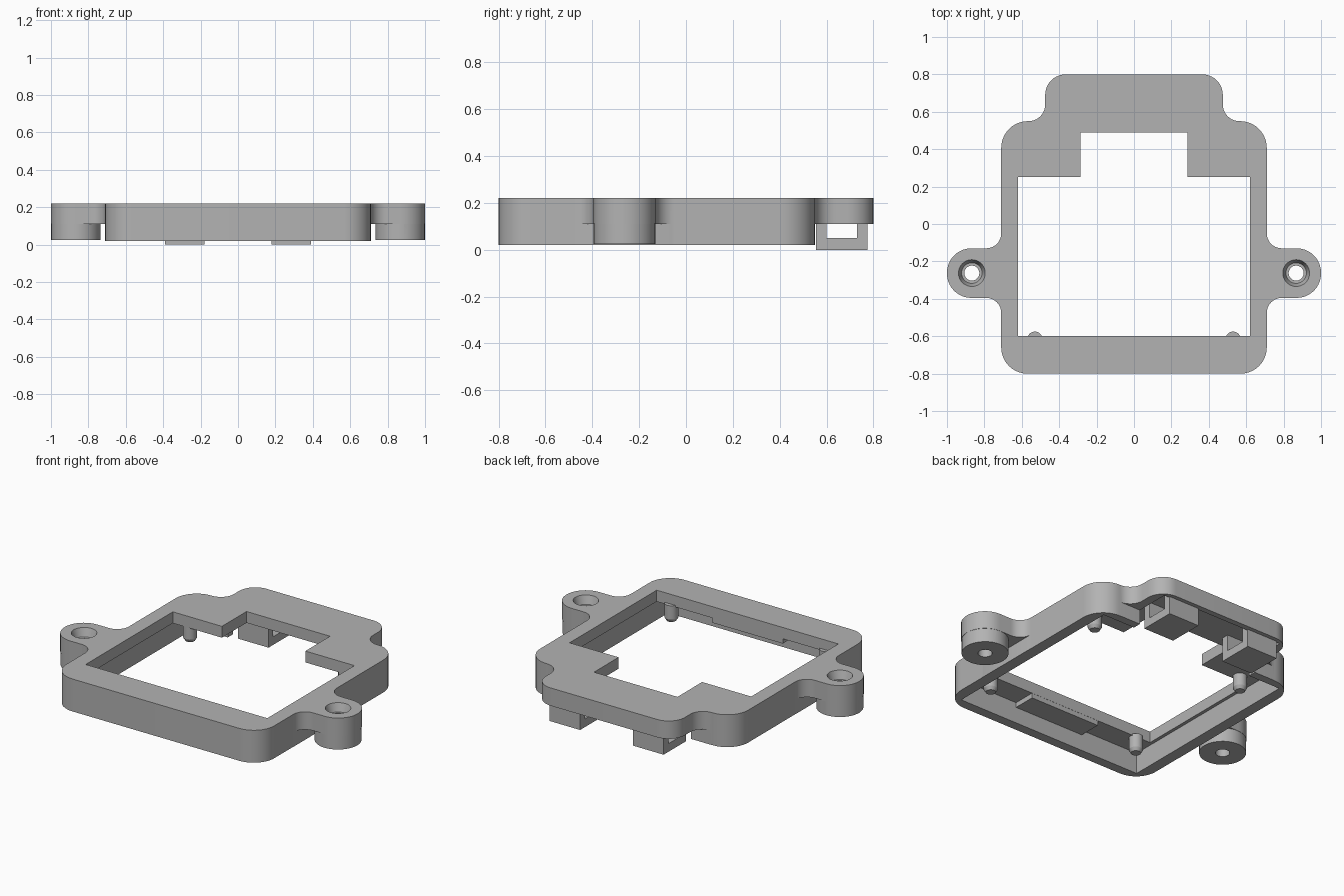
import bpy, bmesh, math
from mathutils import Vector

cube = bpy.data.objects.get("Cube")
if cube:
    bpy.data.objects.remove(cube, do_unlink=True)

grey = bpy.data.materials.new("plain_grey")
grey.use_nodes = True
colour = (0.45, 0.45, 0.45, 1)
grey.diffuse_color = colour
grey.node_tree.nodes["Principled BSDF"].inputs["Base Color"].default_value = colour


def finish(name, bm):
    bmesh.ops.recalc_face_normals(bm, faces=bm.faces)
    mesh = bpy.data.meshes.new(name)
    bm.to_mesh(mesh)
    bm.free()
    mesh.materials.append(grey)
    obj = bpy.data.objects.new(name, mesh)
    bpy.context.collection.objects.link(obj)
    return obj


def prism(name, points, depth):
    """Extrude a closed 3D polygon along a vector."""
    bm = bmesh.new()
    face = bm.faces.new([bm.verts.new(p) for p in points])
    new = bmesh.ops.extrude_face_region(bm, geom=[face])["geom"]
    verts = [g for g in new if isinstance(g, bmesh.types.BMVert)]
    bmesh.ops.translate(bm, verts=verts, vec=depth)
    return finish(name, bm)


def box(name, x0, x1, y0, y1, z0, z1):
    base = [(x0, y0, z0), (x1, y0, z0), (x1, y1, z0), (x0, y1, z0)]
    return prism(name, base, (0, 0, z1 - z0))


def cylinder(name, x, y, r0, r1, z0, z1, sides=40):
    bm = bmesh.new()
    bmesh.ops.create_cone(bm, cap_ends=True, segments=sides, radius1=r0,
                          radius2=r1, depth=z1 - z0)
    bmesh.ops.translate(bm, verts=bm.verts, vec=(x, y, (z0 + z1) / 2))
    return finish(name, bm)


def rounded(corners, steps=10):
    """Replace each (x, y, radius) right-angle corner with an arc."""
    out = []
    for i, (x, y, r) in enumerate(corners):
        p = Vector((x, y))
        a = (Vector(corners[i - 1][:2]) - p).normalized()
        b = (Vector(corners[(i + 1) % len(corners)][:2]) - p).normalized()
        centre = p + (a + b) * r
        for k in range(steps + 1):
            t = k / steps * math.pi / 2
            q = centre - b * r * math.cos(t) - a * r * math.sin(t)
            out.append((q.x, q.y))
    return out


def boolean(target, tool, mode):
    mod = target.modifiers.new(mode.lower(), "BOOLEAN")
    mod.operation = mode
    mod.solver = "EXACT"
    mod.object = tool
    bpy.context.view_layer.objects.active = target
    bpy.ops.object.modifier_apply(modifier=mod.name)
    bpy.data.objects.remove(tool, do_unlink=True)


# Frame outline with ears and rear tab
half = [(0.71, -0.8, 0.14), (0.71, -0.395, 0.08), (1.0, -0.395, 0.13),
        (1.0, -0.13, 0.13), (0.71, -0.13, 0.08), (0.71, 0.55, 0.143),
        (0.475, 0.55, 0.088), (0.475, 0.8, 0.11)]
outline = rounded(half + [(-x, y, r) for x, y, r in reversed(half)])
frame = prism("frame", [(x, y, 0.02) for x, y in outline], (0, 0, 0.2))

# Raise the underside of the ears and tab
for s in (-1, 1):
    xs = sorted((s * 0.711, s * 1.1))
    boolean(frame, box("ear_cut", *xs, -0.55, 0.02, -0.1, 0.11), "DIFFERENCE")
boolean(frame, box("tab_cut", -0.7, 0.7, 0.551, 0.9, -0.1, 0.11), "DIFFERENCE")

# Hollow the underside and cut the stepped window
boolean(frame, box("cavity", -0.64, 0.64, -0.74, 0.5, -0.1, 0.15), "DIFFERENCE")
boolean(frame, box("tab_cavity", -0.42, 0.42, 0.4, 0.765, -0.1, 0.15), "DIFFERENCE")
window = [(0.62, -0.6), (0.62, 0.25), (0.285, 0.25), (0.285, 0.49)]
window += [(-x, y) for x, y in reversed(window)]
boolean(frame, prism("window", [(x, y, -0.1) for x, y in window], (0, 0, 0.5)),
        "DIFFERENCE")

# Screw posts under the ears, with a countersunk hole
for s in (-1, 1):
    x, y = s * 0.867, -0.2625
    boolean(frame, cylinder("post", x, y, 0.1315, 0.1315, 0.025, 0.16), "UNION")
    boolean(frame, cylinder("hole", x, y, 0.04, 0.04, -0.1, 0.4), "DIFFERENCE")
    boolean(frame, cylinder("screw_seat", x, y, 0.055, 0.072, 0.17, 0.221),
            "DIFFERENCE")

parts = [frame]

# Stiffening rib below the front strip
parts.append(box("front_rib", -0.24, 0.24, -0.745, -0.601, 0.12, 0.16))

# Locating pegs and rear clips
clip = [(0.555, 0), (0.775, 0), (0.775, 0.155), (0.73, 0.155),
        (0.73, 0.05), (0.6, 0.05), (0.6, 0.155), (0.555, 0.155)]
for side, s in (("right", -1), ("left", 1)):
    for place, y in (("front", -0.615), ("rear", 0.29)):
        name = f"{side}_{place}_peg"
        parts.append(cylinder(name, s * 0.53, y, 0.04, 0.04, 0.075, 0.16, 24))
        parts.append(cylinder(name + "_tip", s * 0.53, y, 0.028, 0.04, 0.055, 0.075, 24))
    x = 0.18 if s > 0 else -0.39
    parts.append(prism(f"{side}_clip", [(x, y, z) for y, z in clip], (0.21, 0, 0)))

# Smooth the curved walls and keep hard edges
bpy.ops.object.select_all(action="DESELECT")
for obj in parts:
    obj.select_set(True)
bpy.context.view_layer.objects.active = frame
bpy.ops.object.shade_smooth_by_angle(angle=math.radians(30))
